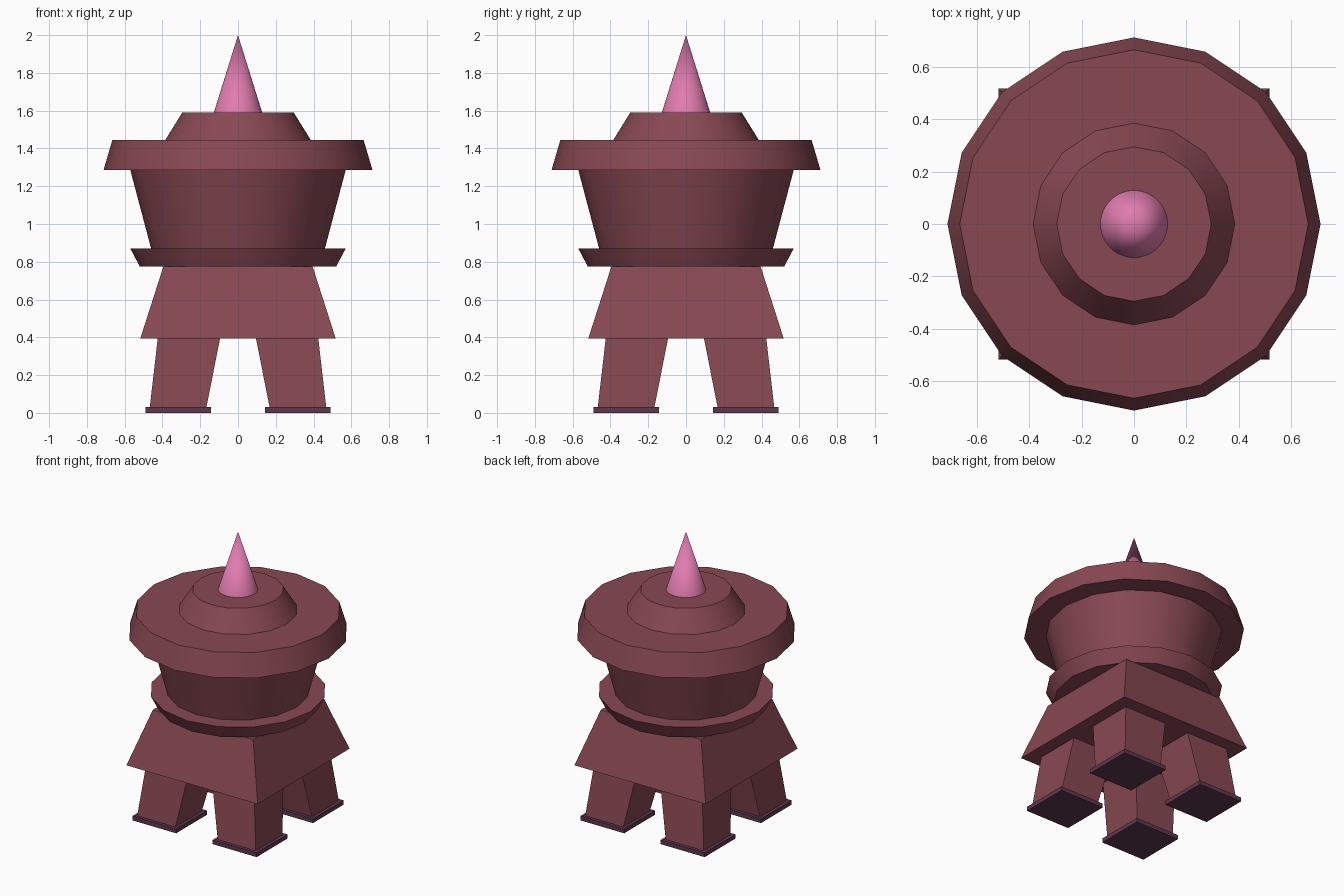
import bpy, bmesh, math
from mathutils import Matrix, Vector

cube = bpy.data.objects.get("Cube")
if cube:
    bpy.data.objects.remove(cube, do_unlink=True)


def material(name, rgb):
    mat = bpy.data.materials.new(name)
    mat.use_nodes = True
    mat.diffuse_color = (*rgb, 1)
    mat.node_tree.nodes["Principled BSDF"].inputs["Base Color"].default_value = (*rgb, 1)
    return mat


maroon = material("maroon", (0.246, 0.065, 0.084))
pink = material("pink", (0.745, 0.202, 0.423))
plum = material("dark plum", (0.112, 0.040, 0.076))


def frustum(name, mat, sides, low, high, z0, z1, base=(0, 0), top=(0, 0)):
    """Tapered solid; low/high are radii, or half widths when it has four sides."""
    scale, turn = (math.sqrt(2), math.pi / 4) if sides == 4 else (1, 0)
    bm = bmesh.new()
    bmesh.ops.create_cone(bm, cap_ends=True, segments=sides, radius1=low * scale,
                          radius2=high * scale, depth=z1 - z0,
                          matrix=Matrix.Rotation(turn, 4, "Z"))
    for v in bm.verts:
        x, y = base if v.co.z < 0 else top
        v.co += Vector((x, y, (z0 + z1) / 2))
    mesh = bpy.data.meshes.new(name)
    bm.to_mesh(mesh)
    bm.free()
    mesh.materials.append(mat)
    obj = bpy.data.objects.new(name, mesh)
    bpy.context.collection.objects.link(obj)
    if sides > 4:
        bpy.ops.object.select_all(action="DESELECT")
        obj.select_set(True)
        bpy.context.view_layer.objects.active = obj
        bpy.ops.object.shade_smooth_by_angle(angle=math.radians(30))
    return obj


# Four splayed legs on flat foot plates
for side, sx in (("left", 1), ("right", -1)):
    for end, sy in (("front", -1), ("back", 1)):
        foot = (sx * 0.317, sy * 0.317)
        hip = (sx * 0.26, sy * 0.26)
        frustum(f"{end}_{side}_foot", plum, 4, 0.173, 0.173, 0, 0.03, foot, foot)
        frustum(f"{end}_{side}_leg", maroon, 4, 0.15, 0.165, 0.03, 0.395, foot, hip)

# Square skirt
frustum("skirt", maroon, 4, 0.517, 0.395, 0.395, 0.775)

# Round tower
frustum("lower_ring", maroon, 16, 0.52, 0.57, 0.775, 0.87)
frustum("barrel", maroon, 16, 0.46, 0.57, 0.87, 1.285)
frustum("roof_brim", maroon, 16, 0.712, 0.665, 1.285, 1.445)
frustum("roof_cap", maroon, 16, 0.385, 0.295, 1.445, 1.59)

# Pointed spike
frustum("spike", pink, 48, 0.128, 0, 1.59, 2)
